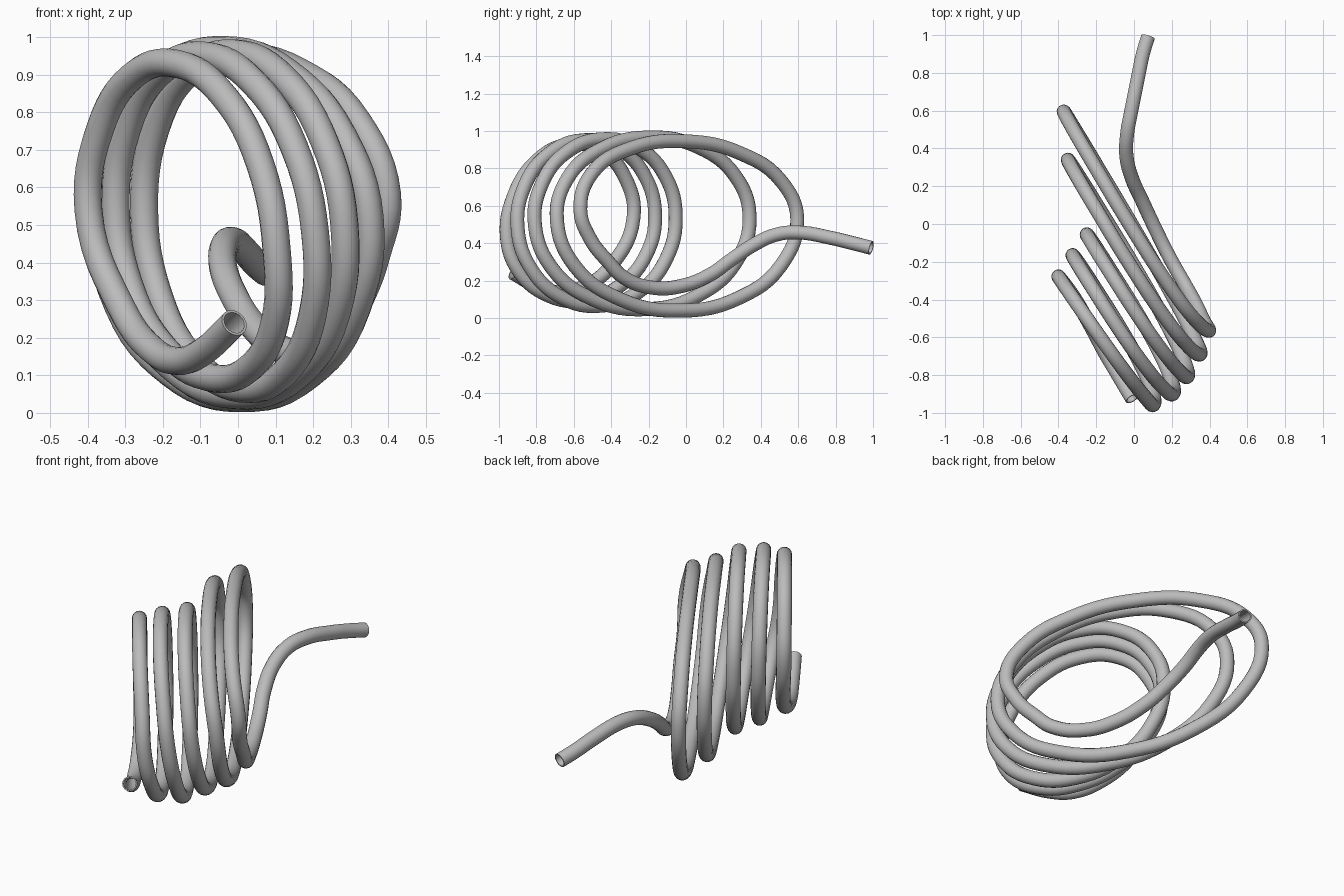
import bpy
import bmesh
from math import cos, sin, pi
from mathutils import Vector

cube = bpy.data.objects.get("Cube")
if cube:
    bpy.data.objects.remove(cube, do_unlink=True)

RADIUS, WALL, STEPS = 0.0375, 0.007, 6
AXIS = Vector((0.83, 0.55, 0))  # direction in which the coil advances

metal = bpy.data.materials.new("grey metal")
metal.use_nodes = True
grey = (0.5, 0.5, 0.5, 1)
metal.diffuse_color = grey
metal.node_tree.nodes["Principled BSDF"].inputs["Base Color"].default_value = grey

# Side points of the coil, left and right in turn, each with the height of
# the crest or trough that follows it and how far that half turn bows sideways
sides = [
    ((-0.398, -0.28, 0.54), 0.928, -0.015), ((0.103, -0.957, 0.43), 0.095, 0.038),
    ((-0.325, -0.165, 0.54), 0.95, -0.03), ((0.205, -0.90, 0.48), 0.065, 0.038),
    ((-0.25, -0.055, 0.54), 0.956, -0.027), ((0.283, -0.808, 0.50), 0.047, 0.035),
    ((-0.35, 0.34, 0.54), 0.965, -0.04), ((0.35, -0.69, 0.52), 0.039, 0.022),
    ((-0.372, 0.595, 0.53), 0.945, -0.04), ((0.397, -0.565, 0.58), None, None),
]
lead_in = [(-0.01, -0.925, 0.24), (-0.09, -0.79, 0.165), (-0.155, -0.68, 0.138),
           (-0.23, -0.54, 0.17), (-0.31, -0.4, 0.28)]
tail = [(0.368, -0.51, 0.42), (0.325, -0.42, 0.305), (0.275, -0.33, 0.215),
        (0.19, -0.18, 0.162), (0.11, -0.02, 0.172), (0.04, 0.13, 0.232),
        (-0.01, 0.24, 0.31), (-0.04, 0.36, 0.39), (-0.036, 0.48, 0.445),
        (-0.014, 0.6, 0.457), (0.022, 0.78, 0.427), (0.047, 0.9, 0.398),
        (0.074, 0.99, 0.375)]


def half_turn(a, b, peak, bow):
    """Half an ellipse between two side points, bowed most near the right."""
    a, b = Vector(a), Vector(b)
    rise = peak - (a.z + b.z) / 2
    right = 1 if b.x > a.x else -1
    for k in range(STEPS):
        angle = pi * k / STEPS
        point = a.lerp(b, (1 - cos(angle)) / 2)
        point.z += rise * sin(angle)
        yield point + AXIS * bow * sin(angle) * (1 - 0.6 * right * cos(angle))


# Centre line of the whole pipe
path = [Vector(p) for p in lead_in]
for (a, peak, bow), (b, _, _) in zip(sides, sides[1:]):
    path.extend(half_turn(a, b, peak, bow))
path.append(Vector(sides[-1][0]))
path.extend(Vector(p) for p in tail)

# Open round tube swept along the centre line
curve = bpy.data.curves.new("coiled_pipe", "CURVE")
curve.dimensions = "3D"
curve.bevel_depth = RADIUS - WALL / 2
curve.bevel_resolution = 6
curve.resolution_u = 6
curve.use_fill_caps = False
spline = curve.splines.new("BEZIER")
spline.bezier_points.add(len(path) - 1)
for knot, point in zip(spline.bezier_points, path):
    knot.co = point
    knot.handle_left_type = knot.handle_right_type = "AUTO"
pipe = bpy.data.objects.new("coiled_pipe", curve)
bpy.context.collection.objects.link(pipe)
curve.materials.append(metal)

bpy.ops.object.select_all(action="DESELECT")
pipe.select_set(True)
bpy.context.view_layer.objects.active = pipe
bpy.ops.object.convert(target="MESH")

# Pipe wall thickness
wall = pipe.modifiers.new("wall", "SOLIDIFY")
wall.thickness = WALL
wall.offset = 0
bpy.ops.object.modifier_apply(modifier=wall.name)

bm = bmesh.new()
bm.from_mesh(pipe.data)
bmesh.ops.recalc_face_normals(bm, faces=bm.faces)
bm.to_mesh(pipe.data)
bm.free()
bpy.ops.object.shade_smooth_by_angle()
